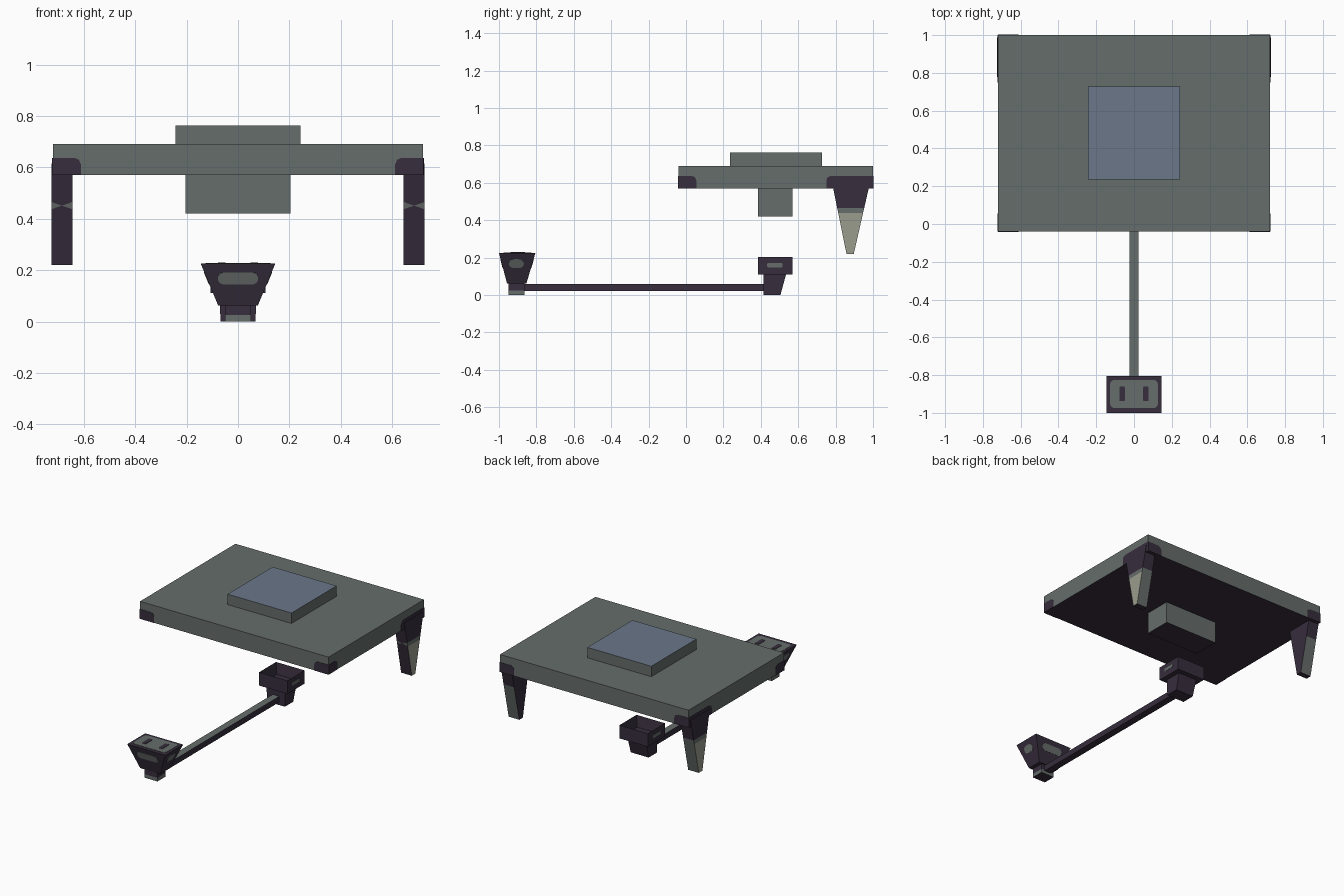
import bpy, bmesh, math
from mathutils import Vector

if "Cube" in bpy.data.objects:
    bpy.data.objects.remove(bpy.data.objects["Cube"])


def material(name, rgb):
    m = bpy.data.materials.new(name)
    m.diffuse_color = (*rgb, 1)
    m.use_nodes = True
    m.node_tree.nodes["Principled BSDF"].inputs["Base Color"].default_value = m.diffuse_color
    return m


GREY, DARK, BLUE, OLIVE = range(4)
MATS = [material("slate grey", (0.133, 0.153, 0.147)),
        material("dark plum", (0.038, 0.027, 0.047)),
        material("dusty blue", (0.145, 0.184, 0.250)),
        material("pale olive", (0.323, 0.332, 0.266))]


def finish(name, bm, rule):
    """Colour faces by rule(centre, normal) and make the object."""
    bmesh.ops.recalc_face_normals(bm, faces=bm.faces)
    bm.normal_update()
    for f in bm.faces:
        f.material_index = rule(f.calc_center_median(), f.normal)
    me = bpy.data.meshes.new(name)
    bm.to_mesh(me)
    bm.free()
    for m in MATS:
        me.materials.append(m)
    ob = bpy.data.objects.new(name, me)
    bpy.context.collection.objects.link(ob)
    return ob


def loft(rings):
    """Stack of rectangles (x0, x1, y0, y1, z) joined into a closed body."""
    bm = bmesh.new()
    loops = [[bm.verts.new(p) for p in
              ((a, c, z), (b, c, z), (b, d, z), (a, d, z))] for a, b, c, d, z in rings]
    bm.faces.new(loops[0])
    bm.faces.new(loops[-1])
    for lo, hi in zip(loops, loops[1:]):
        for i in range(4):
            j = (i + 1) % 4
            bm.faces.new((lo[i], lo[j], hi[j], hi[i]))
    return bm


def box(name, x0, x1, y0, y1, z0, z1, rule):
    return finish(name, loft([(x0, x1, y0, y1, z0), (x0, x1, y0, y1, z1)]), rule)


def rounded(hw, hh, r, seg=4):
    """Rounded rectangle outline."""
    pts = []
    for q, (sx, sy) in enumerate(((1, 1), (-1, 1), (-1, -1), (1, -1))):
        for k in range(seg + 1):
            a = math.pi / 2 * (q + k / seg)
            pts.append((sx * (hw - r) + r * math.cos(a), sy * (hh - r) + r * math.sin(a)))
    return pts


def plate(name, centre, u, v, outline, colour, lift=0.002):
    """Thin painted plate lying on a surface spanned by u and v (u x v faces out)."""
    c, u, v = Vector(centre), Vector(u).normalized(), Vector(v).normalized()
    n = u.cross(v)
    bm = bmesh.new()
    lo, hi = [[bm.verts.new(c + u * p + v * q + n * h) for p, q in outline]
              for h in (-0.001, lift)]
    bm.faces.new(lo)
    bm.faces.new(hi)
    for i in range(len(lo)):
        j = (i + 1) % len(lo)
        bm.faces.new((lo[i], lo[j], hi[j], hi[i]))
    finish(name, bm, lambda c, n: colour)


def dark_below(c, n):
    return DARK if n.z < -0.5 else GREY


def all_dark(c, n):
    return DARK


# Upper slab with raised panel and hanging block
box("slab", -0.72, 0.72, -0.04, 1.0, 0.57, 0.69, dark_below)
box("top_panel", -0.244, 0.244, 0.235, 0.727, 0.69, 0.762,
    lambda c, n: BLUE if n.z > 0.5 else GREY)
box("under_block", -0.205, 0.205, 0.385, 0.57, 0.42, 0.57, dark_below)


def corner_mark(name, origin, u, width, height=0.067, r=0.025):
    """Dark mark starting at a slab's lower corner and running along u."""
    pts = [(0, 0), (width, 0), (width, height - r)]
    pts += [(width - r + r * math.cos(a), height - r + r * math.sin(a))
            for a in (math.pi / 4, math.pi / 2)] + [(0, height)]
    n = Vector((0, 0.48, 0.63)) - Vector(origin)
    out = Vector((0, -1, 0)) if abs(u[0]) and n.y > 0 else None
    if out is None:
        out = Vector((0, 1, 0)) if abs(u[0]) else Vector((math.copysign(1, origin[0]), 0, 0))
    c = Vector(u).cross(Vector((0, 0, 1)))
    plate(name, origin, u, (0, 0, 1), pts, DARK, 0.002 if c.dot(out) > 0 else -0.002 - 0.001)


for s, side in ((-1, "left"), (1, "right")):
    x = 0.72 * s
    corner_mark(f"front_mark_{side}", (x, -0.04, 0.57), (-s, 0, 0), 0.108)
    corner_mark(f"back_mark_{side}", (x, 1.0, 0.57), (-s, 0, 0), 0.108)
    corner_mark(f"side_front_mark_{side}", (x, -0.04, 0.57), (0, 1, 0), 0.095)
    corner_mark(f"side_back_mark_{side}", (x, 1.0, 0.57), (0, -1, 0), 0.25)

    # Tapered back leg, banded by height
    rings = []
    for z in (0.22, 0.437, 0.465, 0.615):
        t = (z - 0.22) / 0.395
        rings.append((min(s * 0.645, s * 0.726), max(s * 0.645, s * 0.726),
                      0.858 - 0.08 * t, 0.897 + 0.09 * t, z))
    bm = loft(rings)
    bmesh.ops.recalc_face_normals(bm, faces=bm.faces)
    bm.normal_update()
    band = [f for f in bm.faces if f.normal.y < -0.5
            and 0.44 < f.calc_center_median().z < 0.46]
    bmesh.ops.poke(bm, faces=band)

    def leg_rule(c, n, s=s):
        if c.z > 0.465 or abs(n.z) > 0.7:
            return DARK
        if n.x * s > 0.5:
            return OLIVE if c.z < 0.437 else GREY
        if n.y > 0.5:
            return GREY
        if n.y < -0.5 and 0.437 < c.z and abs(c.x - s * 0.6855) > 0.01:
            return GREY
        return DARK

    finish(f"back_leg_{side}", bm, leg_rule)

# Connecting rod along the floor
box("rod", -0.025, 0.025, -0.88, 0.43, 0.02, 0.06,
    lambda c, n: GREY if n.z > 0.5 else DARK)

# Front pod: foot and flared head
finish("pod_foot", loft([(-0.05, 0.05, -0.95, -0.863, z) for z in (0, 0.025, 0.062)]),
       lambda c, n: GREY if c.z < 0.025 and abs(n.z) < 0.5 else DARK)
finish("pod_head", loft([(-0.077, 0.077, -0.957, -0.853, 0.062),
                         (-0.145, 0.145, -1.0, -0.805, 0.225)]), all_dark)

# Pod markings on the sloped sides and the top
T = (0.168 - 0.062) / 0.163
H = 0.163
for s, side in ((-1, "left"), (1, "right")):
    plate(f"pod_side_mark_{side}", (s * (0.077 + 0.068 * T), -0.907, 0.168),
          (0, s, 0), (s * 0.068, 0, H), rounded(0.04, 0.026, 0.025), GREY)
plate("pod_front_mark", (0, -0.957 - 0.043 * T, 0.168), (1, 0, 0), (0, -0.043, H),
      rounded(0.078, 0.024, 0.022), GREY)
plate("pod_back_mark", (0, -0.853 + 0.048 * T, 0.168), (-1, 0, 0), (0, 0.048, H),
      rounded(0.078, 0.024, 0.022), GREY)
plate("pod_top_mark", (0, -0.9, 0.225), (1, 0, 0), (0, 1, 0),
      rounded(0.127, 0.075, 0.025), GREY)
for s, side in ((-1, "left"), (1, "right")):
    plate(f"pod_slot_{side}", (s * 0.063, -0.899, 0.226), (1, 0, 0), (0, 1, 0),
          rounded(0.015, 0.039, 0.008), DARK, 0.003)

# Rear socket: stem and open cup
finish("socket_stem", loft([(-0.068, 0.068, 0.414, 0.505, 0),
                            (-0.072, 0.072, 0.414, 0.535, 0.11)]), all_dark)
bm = loft([(-0.108, 0.108, 0.385, 0.57, 0.11), (-0.108, 0.108, 0.385, 0.57, 0.202)])
bmesh.ops.recalc_face_normals(bm, faces=bm.faces)
bm.normal_update()
top = [f for f in bm.faces if f.normal.z > 0.5]
bmesh.ops.inset_region(bm, faces=top, thickness=0.022)
bmesh.ops.translate(bm, verts=top[0].verts, vec=(0, 0, -0.075))
finish("socket_cup", bm, all_dark)
for s, side in ((-1, "left"), (1, "right")):
    plate(f"socket_mark_{side}", (s * 0.108, 0.475, 0.159), (0, s, 0), (0, 0, 1),
          rounded(0.041, 0.011, 0.004, 2), GREY)
